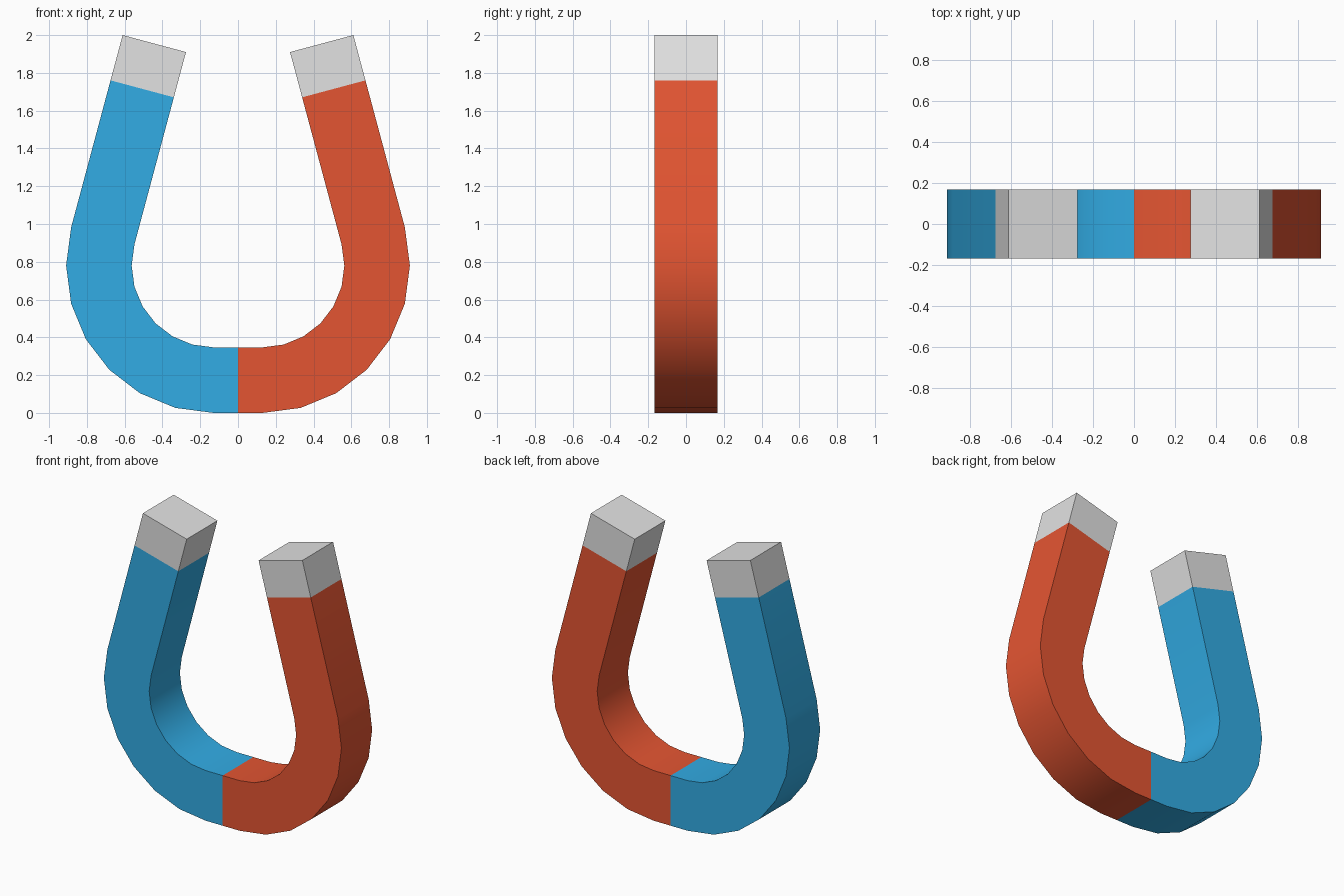
import bpy, bmesh, math

if "Cube" in bpy.data.objects:
    bpy.data.objects.remove(bpy.data.objects["Cube"])

R_OUT, R_IN = 0.78, 0.433      # bend radii
CX, CZ = 0.13, 0.78            # centre of the right-hand bend
HALF_DEPTH = 0.168
LEG, TIP = 0.806, 1.054        # distance along the leg to the tip seam and the end


def material(name, rgb):
    m = bpy.data.materials.new(name)
    m.diffuse_color = (*rgb, 1)
    m.use_nodes = True
    m.node_tree.nodes["Principled BSDF"].inputs["Base Color"].default_value = m.diffuse_color
    return m


# Right half as (outer, inner) cross-section pairs, after the centre seam
half = []
for deg in range(-90, 16, 15):
    c, s = math.cos(math.radians(deg)), math.sin(math.radians(deg))
    half.append([(CX + r * c, CZ + r * s) for r in (R_OUT, R_IN)])
dx, dz = -math.sin(math.radians(15)), math.cos(math.radians(15))
bend_end = half[-1]
for d in (LEG, TIP):
    half.append([(x + dx * d, z + dz * d) for x, z in bend_end])

# Mirror to get the whole path from left tip to right tip
left = [[(-x, z) for x, z in pair] for pair in reversed(half)]
sections = left + [[(0, CZ - R_OUT), (0, CZ - R_IN)]] + half

# Sweep the square bar through the sections
bm = bmesh.new()
rings = []
for (xo, zo), (xi, zi) in sections:
    rings.append([bm.verts.new(p) for p in (
        (xo, -HALF_DEPTH, zo), (xo, HALF_DEPTH, zo),
        (xi, HALF_DEPTH, zi), (xi, -HALF_DEPTH, zi))])
last = len(rings) - 2
for i, (a, b) in enumerate(zip(rings, rings[1:])):
    # steel at both ends, blue on the left, red on the right
    colour = 2 if i in (0, last) else (0 if i <= last // 2 else 1)
    for k in range(4):
        n = (k + 1) % 4
        bm.faces.new((a[k], a[n], b[n], b[k])).material_index = colour
for ring in (rings[0], rings[-1]):
    bm.faces.new(ring).material_index = 2
bmesh.ops.recalc_face_normals(bm, faces=bm.faces)

mesh = bpy.data.meshes.new("horseshoe_magnet")
bm.to_mesh(mesh)
bm.free()
for m in (material("blue paint", (0.032, 0.413, 0.78)),
          material("red paint", (0.775, 0.091, 0.032)),
          material("bare steel", (0.76, 0.76, 0.76))):
    mesh.materials.append(m)

magnet = bpy.data.objects.new("horseshoe_magnet", mesh)
bpy.context.collection.objects.link(magnet)
bpy.context.view_layer.objects.active = magnet
magnet.select_set(True)
bpy.ops.object.shade_smooth_by_angle(angle=math.radians(30))
